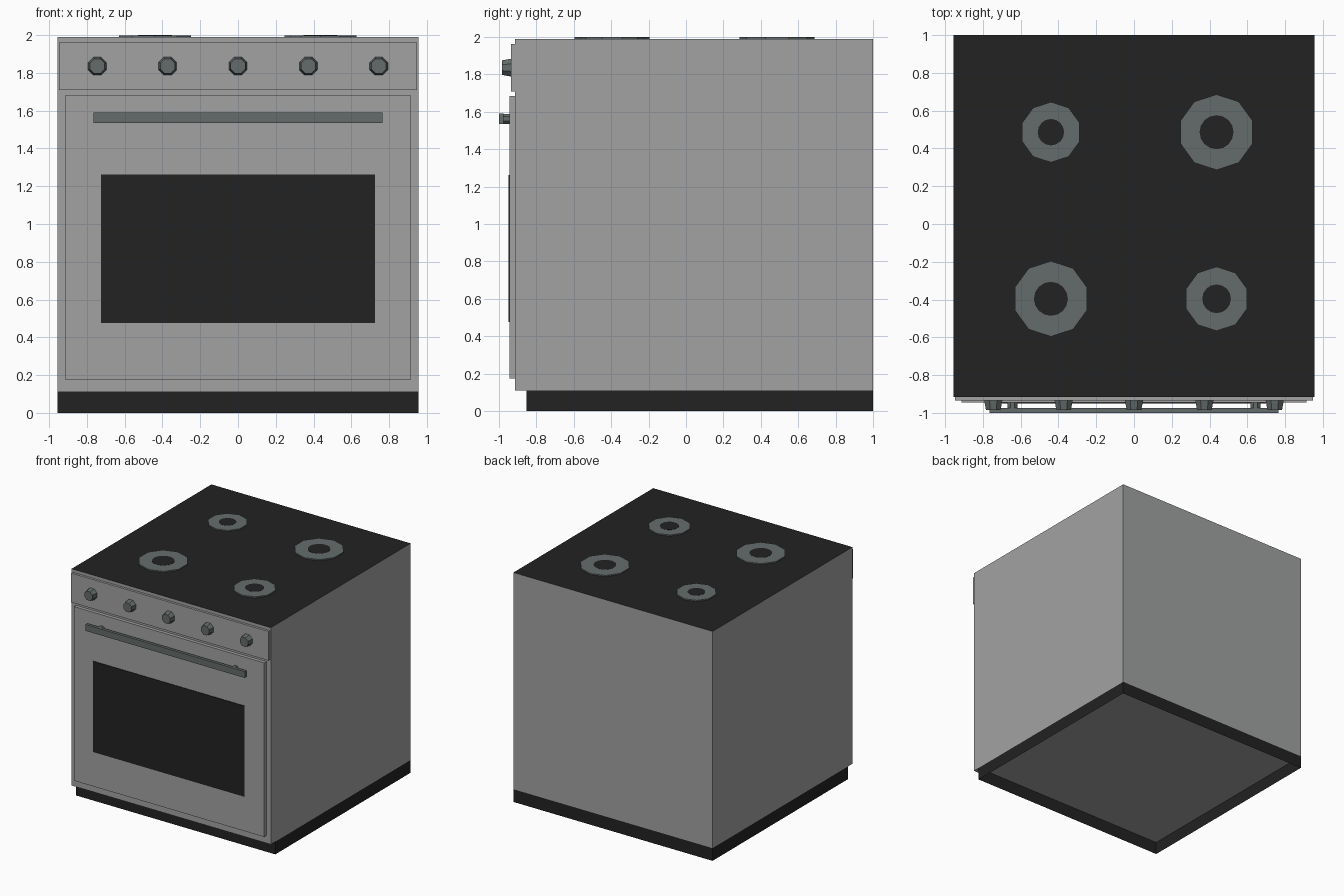
import bpy, bmesh, math
from mathutils import Vector

if "Cube" in bpy.data.objects:
    bpy.data.objects.remove(bpy.data.objects["Cube"])


def material(name, rgb):
    m = bpy.data.materials.new(name)
    m.diffuse_color = (*rgb, 1.0)
    m.use_nodes = True
    m.node_tree.nodes["Principled BSDF"].inputs["Base Color"].default_value = m.diffuse_color
    return m


STEEL = material("brushed_grey", (0.355, 0.364, 0.358))
BLACK = material("black", (0.016, 0.016, 0.016))
METAL = material("dark_grey_metal", (0.13, 0.152, 0.148))


def finish(name, bm, *mats):
    bmesh.ops.recalc_face_normals(bm, faces=bm.faces[:])
    me = bpy.data.meshes.new(name)
    bm.to_mesh(me)
    bm.free()
    for m in mats:
        me.materials.append(m)
    ob = bpy.data.objects.new(name, me)
    bpy.context.collection.objects.link(ob)
    return ob


def box_bm(lo, hi):
    lo, hi = Vector(lo), Vector(hi)
    bm = bmesh.new()
    bmesh.ops.create_cube(bm, size=1)
    for v in bm.verts:
        v.co = Vector(((lo[i] + hi[i]) / 2 + v.co[i] * (hi[i] - lo[i]) for i in range(3)))
    bm.normal_update()
    return bm


def box(name, lo, hi, mat):
    return finish(name, box_bm(lo, hi), mat)


def frustum(name, base, axis, length, r1, r2, sides, mat, turn=0.0):
    """Flat-sided disc or knob; axis 'z' goes up, axis 'y' goes out to the front."""
    bm = bmesh.new()
    rings = []
    for r, h in ((r1, 0), (r2, length)):
        ring = []
        for i in range(sides):
            a = turn + 2 * math.pi * i / sides
            s, c = r * math.sin(a), r * math.cos(a)
            off = Vector((s, c, h)) if axis == 'z' else Vector((s, -h, c))
            ring.append(bm.verts.new(Vector(base) + off))
        rings.append(ring)
    bm.faces.new(rings[0])
    bm.faces.new(rings[1])
    for i in range(sides):
        j = (i + 1) % sides
        bm.faces.new((rings[0][i], rings[0][j], rings[1][j], rings[1][i]))
    return finish(name, bm, mat)


# Body, with its top face as the black cooktop
TOP = 1.989
bm = box_bm((-0.955, -0.915, 0.11), (0.955, 1.0, TOP))
for f in bm.faces:
    f.material_index = 1 if f.normal.z > 0.5 else 0
finish("body", bm, STEEL, BLACK)

# Plinth: thin walls, open underneath and set back at the front
bm = box_bm((-0.955, -0.853, 0), (0.955, 1.0, 0.11))
bmesh.ops.delete(bm, geom=[f for f in bm.faces if abs(f.normal.z) > 0.5], context='FACES')
finish("plinth", bm, BLACK)

# Front: control panel, oven door and window
box("control_panel", (-0.947, -0.935, 1.709), (0.947, -0.915, 1.962), STEEL)
box("oven_door", (-0.912, -0.945, 0.175), (0.912, -0.915, 1.684), STEEL)
box("oven_window", (-0.726, -0.95, 0.475), (0.726, -0.944, 1.262), BLACK)

# Door handle on two posts
box("handle_bar", (-0.765, -1.0, 1.535), (0.765, -0.975, 1.59), METAL)
for side, x in (("left", -0.643), ("right", 0.643)):
    frustum("handle_post_" + side, (x, -0.944, 1.5625), 'y', 0.032, 0.029, 0.029,
            8, METAL, math.pi / 8)

# Control knobs
for i in range(5):
    frustum(f"knob_{i + 1}", ((i - 2) * 0.3725, -0.934, 1.836), 'y', 0.05,
            0.052, 0.042, 8, METAL, math.pi / 8)

# Burners with black centres
for name, x, y, r, hole in (("rear_left", -0.44, 0.486, 0.16, 0.07),
                            ("rear_right", 0.437, 0.486, 0.2, 0.09),
                            ("front_left", -0.44, -0.396, 0.2, 0.09),
                            ("front_right", 0.437, -0.396, 0.17, 0.076)):
    frustum("burner_" + name, (x, y, TOP - 0.002), 'z', 0.012, r, r, 10, METAL)
    frustum("burner_centre_" + name, (x, y, TOP), 'z', 0.011, hole, hole, 16, BLACK)
